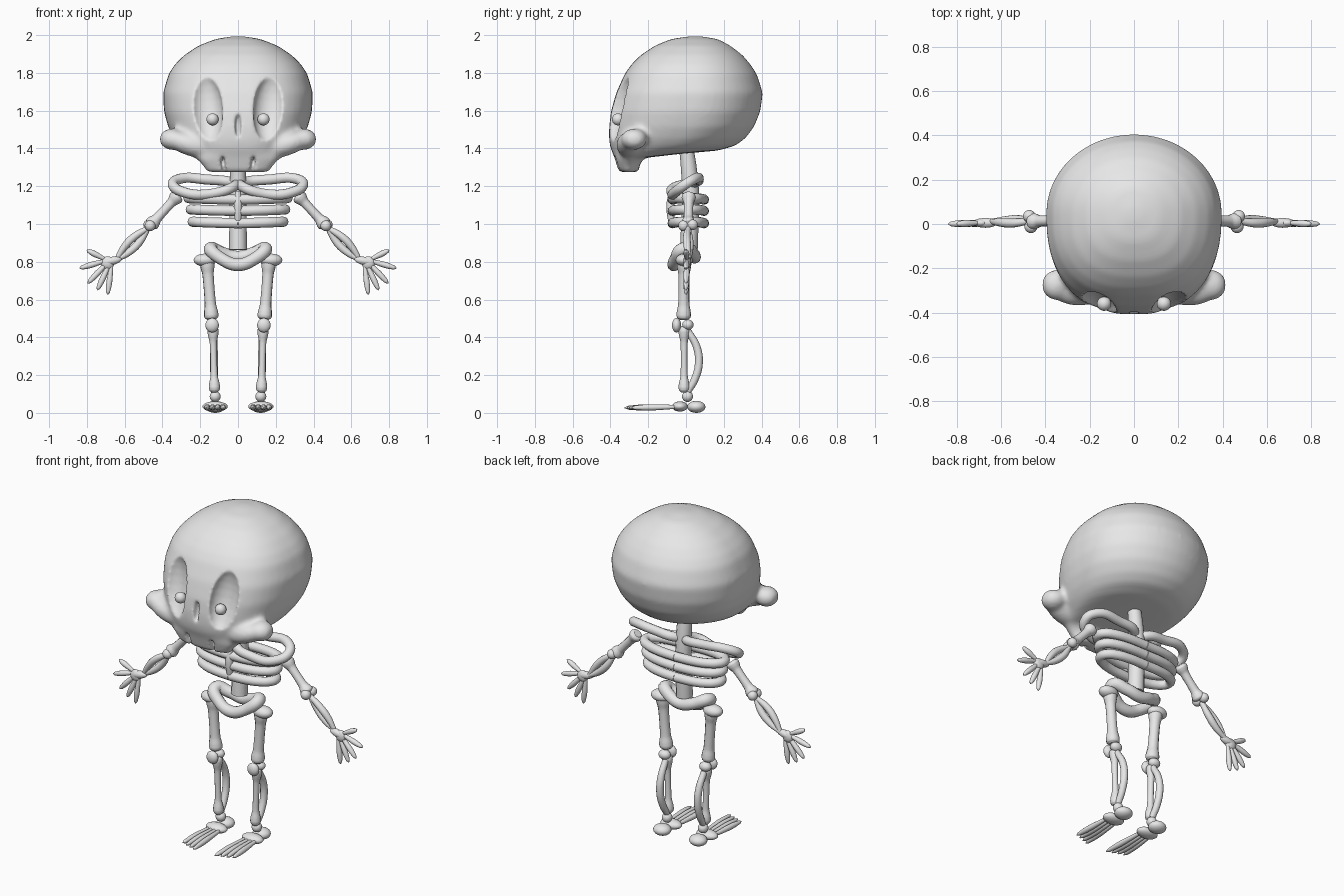
import bpy, bmesh
from math import sin, cos, pi, copysign
from mathutils import Matrix, Vector, Euler

if "Cube" in bpy.data.objects:
    bpy.data.objects.remove(bpy.data.objects["Cube"])

bone_mat = bpy.data.materials.new("bone_grey")
bone_mat.use_nodes = True
bone_mat.diffuse_color = (0.8, 0.8, 0.8, 1)
bone_mat.node_tree.nodes["Principled BSDF"].inputs["Base Color"].default_value = (0.8, 0.8, 0.8, 1)
SIDES = ((1, "left"), (-1, "right"))


def add_object(name, mesh):
    mesh.materials.clear()
    mesh.materials.append(bone_mat)
    mesh.shade_smooth()
    ob = bpy.data.objects.new(name, mesh)
    bpy.context.collection.objects.link(ob)
    return ob


def bake(ob):
    """Replace an object by its evaluated mesh."""
    bpy.context.view_layer.update()
    dg = bpy.context.evaluated_depsgraph_get()
    mesh = bpy.data.meshes.new_from_object(ob.evaluated_get(dg))
    name = ob.name
    bpy.data.objects.remove(ob)
    return add_object(name, mesh)


def add_ball(bm, centre, radii, rot=(0, 0, 0), seg=24):
    m = Matrix.LocRotScale(Vector(centre), Euler(rot), Vector(radii))
    bmesh.ops.create_uvsphere(bm, u_segments=seg, v_segments=seg // 2, radius=1, matrix=m)


def ball(name, centre, radii, rot=(0, 0, 0)):
    bm = bmesh.new()
    add_ball(bm, centre, radii, rot)
    mesh = bpy.data.meshes.new(name)
    bm.to_mesh(mesh)
    bm.free()
    return add_object(name, mesh)


def tube(name, points, radii, closed=False):
    """Smooth round bone through points with a radius at each one."""
    cu = bpy.data.curves.new(name, "CURVE")
    cu.dimensions = "3D"
    cu.bevel_depth = 1
    cu.bevel_resolution = 4
    cu.resolution_u = 8
    cu.use_fill_caps = True
    sp = cu.splines.new("BEZIER")
    sp.bezier_points.add(len(points) - 1)
    sp.use_cyclic_u = closed
    sp.radius_interpolation = "CARDINAL"
    for i, (bp, p) in enumerate(zip(sp.bezier_points, points)):
        bp.co = p
        bp.handle_left_type = bp.handle_right_type = "AUTO"
        bp.radius = radii[i] if isinstance(radii, (list, tuple)) else radii
    ob = bpy.data.objects.new(name, cu)
    bpy.context.collection.objects.link(ob)
    return bake(ob)


def long_bone(name, a, b, shaft, end):
    """Straight bone with flared, rounded ends."""
    a, b = Vector(a), Vector(b)
    steps = (0, 0.03, 0.1, 0.25, 0.75, 0.9, 0.97, 1)
    r = (end * 0.6, end * 0.92, end, shaft, shaft, end, end * 0.92, end * 0.6)
    return tube(name, [a.lerp(b, t) for t in steps], r)


def digit(name, a, b, r):
    a, b = Vector(a), Vector(b)
    return tube(name, [a.lerp(b, t) for t in (0, 0.3, 0.65, 0.93, 1)],
                (r * 0.6, r * 0.85, r, r * 0.65, r * 0.2))


# Skull: stacked rings of height, half width, front, back, widest depth
rings = [(2.0, .03, .02, .08, .05), (1.985, .12, -.08, .17, .05), (1.95, .21, -.165, .235, .05),
         (1.9, .285, -.24, .3, .05), (1.85, .335, -.29, .342, .05), (1.8, .368, -.325, .375, .05),
         (1.7, .397, -.37, .407, .05), (1.6, .392, -.398, .393, .04), (1.52, .37, -.408, .36, .02),
         (1.46, .34, -.408, .315, -.02), (1.42, .31, -.403, .26, -.06), (1.395, .28, -.395, .17, -.12),
         (1.375, .25, -.385, -.05, -.22), (1.355, .225, -.378, -.225, -.3),
         (1.32, .19, -.367, -.245, -.31), (1.28, .165, -.355, -.25, -.305)]
bm = bmesh.new()
N = 48
loops = []
for z, hw, yf, yb, cy in rings:
    loop = []
    for k in range(N):
        a = 2 * pi * k / N
        front = sin(a) < 0
        e = 0.8 if front else 1.0
        x = hw * copysign(abs(cos(a)) ** e, cos(a))
        y = cy + ((cy - yf) if front else (yb - cy)) * copysign(abs(sin(a)) ** e, sin(a))
        loop.append(bm.verts.new((x, y, z)))
    loops.append(loop)
for up, lo in zip(loops, loops[1:]):
    for k in range(N):
        bm.faces.new((up[k], lo[k], lo[(k + 1) % N], up[(k + 1) % N]))
bm.faces.new(loops[0])
bm.faces.new(loops[-1][::-1])
bmesh.ops.recalc_face_normals(bm, faces=bm.faces)
for s, _ in SIDES:  # cheekbones
    add_ball(bm, (s * .35, -.275, 1.455), (.068, .07, .058))
    add_ball(bm, (s * .25, -.3, 1.425), (.13, .07, .06), (0, -s * .3, 0))
mesh = bpy.data.meshes.new("skull")
bm.to_mesh(mesh)
bm.free()
skull = add_object("skull", mesh)


def remesh_smooth(ob, voxel, repeats):
    m = ob.modifiers.new("blend", "REMESH")
    m.mode = "VOXEL"
    m.voxel_size = voxel
    m.use_smooth_shade = True
    m = ob.modifiers.new("soften", "SMOOTH")
    m.factor = 0.5
    m.iterations = repeats


# Eye sockets, nose slot and tooth gaps are carved out
cutters = [ball("nose_cutter", (0, -.41, 1.53), (.018, .04, .065))]
for s, side in SIDES:
    cutters.append(ball("socket_cutter", (s * .165, -.375, 1.62), (.083, .07, .188), (-.22, s * .08, 0)))
    cutters.append(ball("tooth_cutter", (s * .075, -.37, 1.295), (.013, .06, .085), (0, s * .12, 0)))
remesh_smooth(skull, 0.014, 8)
for c in cutters:
    c.hide_render = True
    m = skull.modifiers.new("carve", "BOOLEAN")
    m.operation = "DIFFERENCE"
    m.object = c
remesh_smooth(skull, 0.009, 3)
skull = bake(skull)
for c in cutters:
    bpy.data.objects.remove(c)

# Spine and breastbone
tube("spine", [(0, .0, 1.42), (0, .015, 1.3), (0, .025, 1.15), (0, .02, 1.0), (0, .015, .87)],
     [.038, .042, .045, .046, .047])
tube("breastbone", [(0, -.075, 1.18), (0, -.082, 1.1), (0, -.075, .99)], [.015, .022, .015])

# Pelvis ring, lower at the front
tube("pelvis", [(.145, -.01, .875), (.08, .035, .85), (0, .045, .83), (-.08, .035, .85),
                (-.145, -.01, .875), (-.085, -.055, .82), (0, -.065, .79), (.085, -.055, .82)],
     [.036, .034, .034, .034, .036, .033, .034, .033], True)

for s, side in SIDES:
    def P(*p):
        return [(s * x, y, z) for x, y, z in p]

    def named(part):
        return side + "_" + part

    ball(named("eye"), (s * .135, -.36, 1.56), (.032,) * 3)

    # Collar loop and ribs
    tube(named("collar_bone"), P((.03, .04, 1.225), (.17, .065, 1.242), (.3, .05, 1.247), (.345, -.005, 1.215),
                                 (.28, -.06, 1.172), (.15, -.07, 1.165), (.03, -.06, 1.2)), .027, True)
    for i, (z, w) in enumerate(((1.135, .262), (1.075, .25), (1.01, .24))):
        pts = []
        for k in range(9):
            a = -pi / 2 + pi * k / 8
            pts.append((s * w * max(cos(a), 0) ** .75, .012 + .083 * sin(a), z + .008 * cos(a)))
        tube(named("rib_%d" % (i + 1)), pts, .027)

    # Arm
    shoulder, elbow, wrist = P((.315, .015, 1.16), (.465, .012, .997), (.645, .012, .815))
    long_bone(named("upper_arm"), shoulder, elbow, .026, .037)
    ball(named("elbow_front"), (elbow[0], -.012, elbow[2]), (.029,) * 3)
    ball(named("elbow_back"), (elbow[0] + s * .008, .035, elbow[2] + .005), (.028,) * 3)
    for part, d in (("forearm_upper", 1), ("forearm_lower", -1)):
        tube(named(part), P((.475, .012, .985), (.535 + d * .014, .012 - d * .008, .925 + d * .014),
                            (.59 + d * .013, .012 - d * .005, .87 + d * .013), (.645, .012, .815)),
             [.014, .02, .019, .012])

    # Hand
    ball(named("palm"), (s * .67, .005, .81), (.055, .022, .022), (0, s * .2, 0))
    ball(named("palm_pad"), (s * .69, .005, .8), (.035, .02, .035))
    tips = ((.8, .868), (.838, .772), (.795, .692), (.745, .656), (.69, .632))
    for i, (x, z) in enumerate(tips):
        digit(named("finger_%d" % (i + 1)), (s * (.705 - i * .009), .005, .82 - i * .007),
              (s * x, 0, z), .0155)

    # Leg
    ball(named("hip"), (s * .175, -.01, .815), (.06, .045, .034))
    long_bone(named("thigh"), (s * .165, -.01, .82), (s * .14, -.012, .5), .03, .038)
    ball(named("kneecap"), (s * .137, -.05, .47), (.036, .024, .038))
    ball(named("knee"), (s * .137, .01, .472), (.036, .03, .028))
    long_bone(named("shin"), (s * .133, -.01, .465), (s * .124, -.01, .115), .019, .029)
    tube(named("calf_bone"), P((.13, .01, .44), (.128, .055, .36), (.127, .068, .27), (.125, .045, .18),
                               (.122, .01, .12)), [.018, .02, .021, .02, .018])

    # Foot
    ball(named("ankle"), (s * .121, .008, .093), (.029,) * 3)
    ball(named("heel"), (s * .121, .055, .038), (.052, .048, .032))
    ball(named("forefoot"), (s * .121, -.032, .04), (.067, .042, .027))
    for i in range(4):
        t = i - 1.5
        reach = -.325 + .012 * i
        digit(named("toe_%d" % (i + 1)), (s * (.121 + t * .022), -.04, .038),
              (s * (.121 + t * .032), reach, .033), .016)

# Settle on the ground
bpy.context.view_layer.update()
low = min((o.matrix_world @ v.co).z for o in bpy.context.collection.objects
          if o.type == "MESH" for v in o.data.vertices)
for o in bpy.context.collection.objects:
    if o.type == "MESH":
        o.location.z -= low
